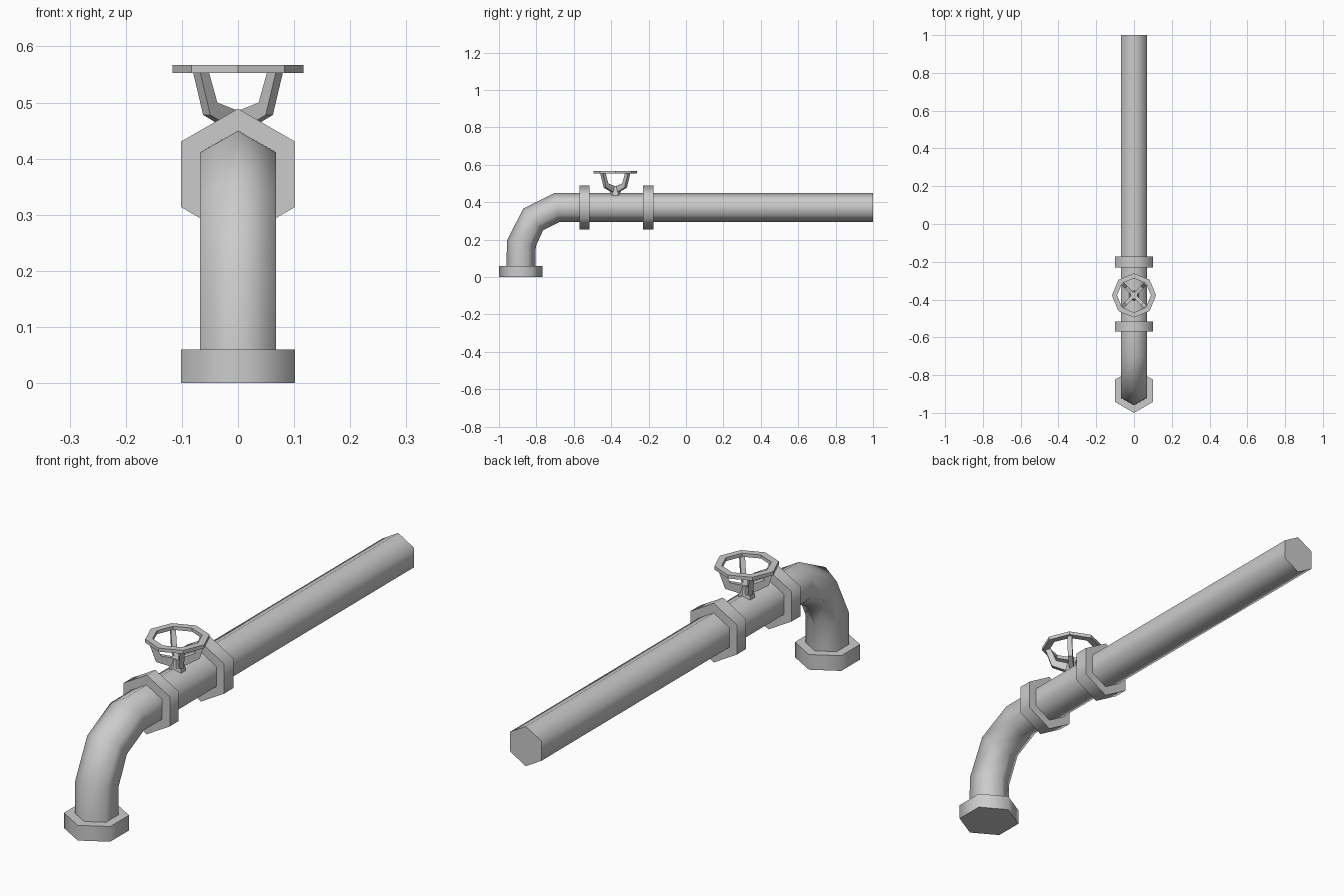
import bpy, bmesh
from math import pi, radians, cos, sin
from mathutils import Vector

cube = bpy.data.objects.get("Cube")
if cube:
    bpy.data.objects.remove(cube, do_unlink=True)

grey = bpy.data.materials.new("pipe grey")
grey.use_nodes = True
grey.diffuse_color = (0.6, 0.6, 0.6, 1)
grey.node_tree.nodes["Principled BSDF"].inputs["Base Color"].default_value = (0.6, 0.6, 0.6, 1)

PIPE_R, FLANGE_R = 0.0785, 0.117
AXIS_Z, INLET_Y, VALVE_Y = 0.372, -0.883, -0.378
X = Vector((1, 0, 0))


def loft(name, rings, smooth=True, closed=False):
    """Skin a list of equal rings; cap the ends unless the loop is closed."""
    bm = bmesh.new()
    loops = [[bm.verts.new(p) for p in ring] for ring in rings]
    n = len(loops[0])
    pairs = list(zip(loops, loops[1:]))
    if closed:
        pairs.append((loops[-1], loops[0]))
    else:
        bm.faces.new(loops[0])
        bm.faces.new(loops[-1])
    for a, b in pairs:
        for i in range(n):
            j = (i + 1) % n
            bm.faces.new((a[i], a[j], b[j], b[i]))
    bmesh.ops.recalc_face_normals(bm, faces=bm.faces)
    mesh = bpy.data.meshes.new(name)
    bm.to_mesh(mesh)
    bm.free()
    mesh.materials.append(grey)
    obj = bpy.data.objects.new(name, mesh)
    bpy.context.collection.objects.link(obj)
    if smooth:
        bpy.ops.object.select_all(action='DESELECT')
        obj.select_set(True)
        bpy.context.view_layer.objects.active = obj
        bpy.ops.object.shade_smooth_by_angle(angle=radians(65))
    return obj


def hexagon(y, z, radius, up, side=X):
    """Six points with a corner pointing along up."""
    c = Vector((0, y, z))
    return [c + radius * (up * cos(i * pi / 3) + side * sin(i * pi / 3)) for i in range(6)]


def tilted(degrees):
    """Outward direction of the elbow, from forward (0) to upward (90)."""
    a = radians(degrees)
    return Vector((0, -cos(a), sin(a)))


# Pipe: riser, two-segment elbow and long straight run
path = [(INLET_Y, 0.01, 0), (-0.88, 0.18, 12), (-0.817, 0.308, 47),
        (-0.69, AXIS_Z, 80), (-0.54, AXIS_Z, 90)]
loft("elbow_pipe", [hexagon(y, z, PIPE_R, tilted(a)) for y, z, a in path])
loft("straight_pipe", [hexagon(y, AXIS_Z, PIPE_R, tilted(90)) for y in (-0.54, 1.0)])

# Flanges
loft("inlet_flange", [hexagon(INLET_Y, z, FLANGE_R, tilted(0)) for z in (0, 0.06)])
for name, y0, y1 in (("front_flange", -0.57, -0.515), ("rear_flange", -0.231, -0.173)):
    loft(name, [hexagon(y, AXIS_Z, FLANGE_R, tilted(90)) for y in (y0, y1)])

# Valve stem
loft("valve_stem", [hexagon(VALVE_Y, z, r, tilted(0))
                    for z, r in ((0.425, 0.032), (0.46, 0.026), (0.488, 0.02))], smooth=False)

# Handwheel rim: rectangular section swept around eight corners
section = ((0.117, 0.553), (0.117, 0.567), (0.09, 0.567), (0.09, 0.553))
rim = []
for k in range(8):
    a = k * pi / 4
    rim.append([Vector((r * cos(a), VALVE_Y + r * sin(a), z)) for r, z in section])
loft("wheel_rim", rim, smooth=False, closed=True)

# Four bent spokes on the diagonals: outer and inner radius and height per station
stations = ((0.025, 0.455, 0.015, 0.487), (0.079, 0.478, 0.061, 0.5), (0.105, 0.556, 0.083, 0.556))
for k in range(4):
    a = pi / 4 + k * pi / 2
    out = Vector((cos(a), sin(a), 0))
    across = Vector((-sin(a), cos(a), 0)) * 0.009
    rings = []
    for ro, zo, ri, zi in stations:
        po = Vector((0, VALVE_Y, zo)) + out * ro
        pi_ = Vector((0, VALVE_Y, zi)) + out * ri
        rings.append([po - across, po + across, pi_ + across, pi_ - across])
    loft(f"wheel_spoke_{k + 1}", rings, smooth=False)
